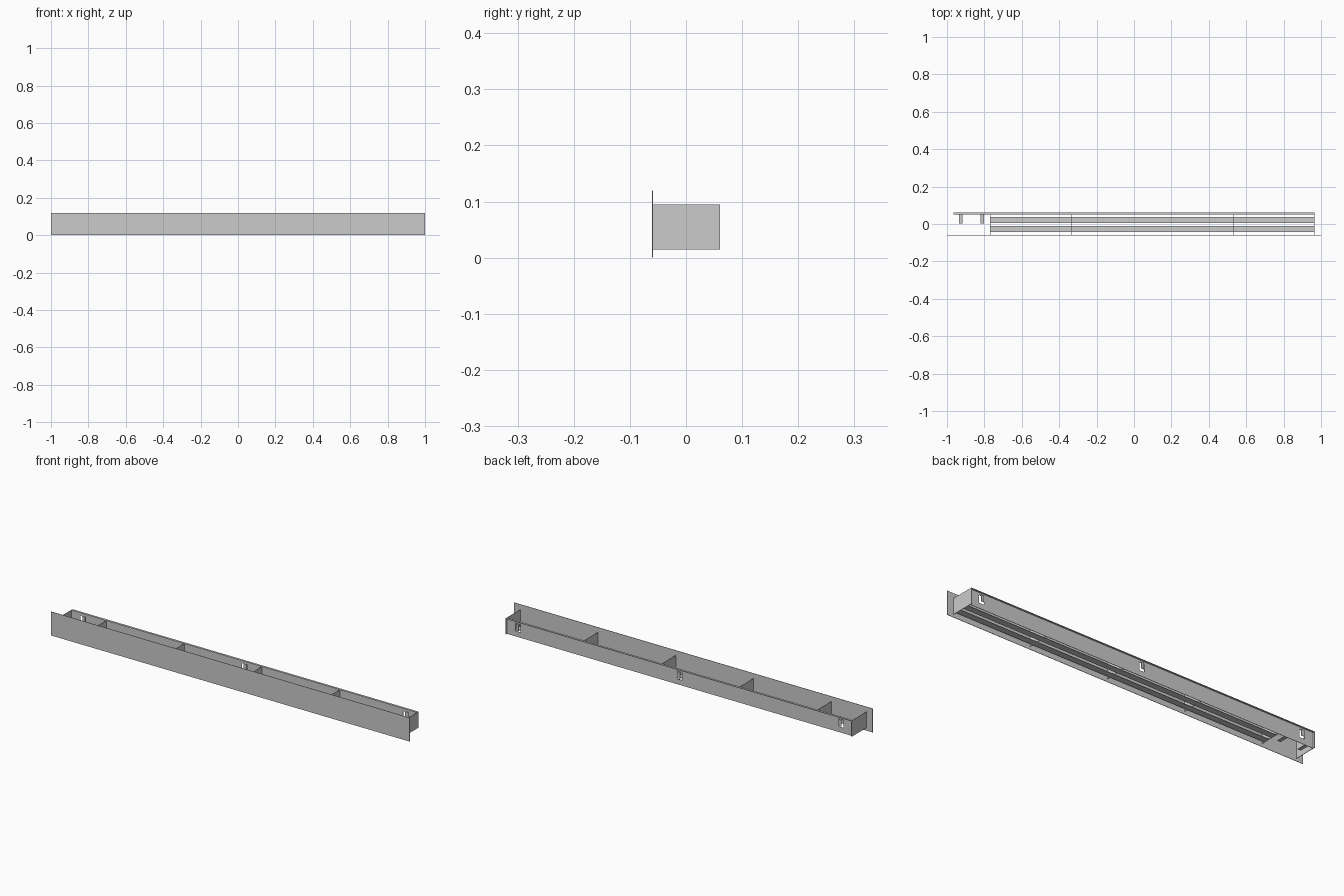
import bpy

if "Cube" in bpy.data.objects:
    bpy.data.objects.remove(bpy.data.objects["Cube"])

T = 0.002                      # sheet thickness
X0, X1 = -0.966, 0.965         # body ends
Z0, Z1 = 0.015, 0.095          # body bottom and top
WALL_Y = 0.052                 # back wall outer face


def box(name, x, y, z):
    """Box from (min, max) pairs."""
    bpy.ops.mesh.primitive_cube_add(
        size=1, location=[(a + b) / 2 for a, b in (x, y, z)])
    ob = bpy.context.object
    ob.name = name
    ob.scale = [b - a for a, b in (x, y, z)]
    bpy.ops.object.transform_apply(location=False, rotation=False, scale=True)
    return ob


# Front panel
box("front_panel", (-1, 1), (-0.061, -0.061 + T), (0, 0.12))

# Back wall with outward top lip
wall = box("back_wall", (X0, X1), (WALL_Y - T, WALL_Y), (Z0, Z1))
box("top_lip", (X0, X1), (WALL_Y - T, 0.061), (Z1 - T, Z1))

# Hanger openings, each with a hooked tongue
for i, x in enumerate((-0.9, 0.0, 0.9)):
    cutter = box(f"hanger_cutter_{i}", (x - 0.014, x + 0.014),
                 (WALL_Y - 0.01, WALL_Y + 0.01), (0.042, 0.082))
    cutter.hide_render = True
    cutter.hide_set(True)
    mod = wall.modifiers.new("hanger_hole", 'BOOLEAN')
    mod.operation = 'DIFFERENCE'
    mod.solver = 'EXACT'
    mod.object = cutter
    box(f"hanger_neck_{i}", (x - 0.008, x + 0.008), (WALL_Y - T, 0.059), (0.08, 0.082))
    box(f"hanger_tongue_{i}", (x - 0.008, x + 0.008), (0.059 - T, 0.059), (0.05, 0.082))

# End plates and dividers
for side, x in (("left", X0), ("right", X1 - T)):
    box(f"end_plate_{side}", (x, x + T), (-0.06, 0.061), (Z0, Z1))
for i in range(4):
    x = -0.77 + i * 0.434
    box(f"divider_{i}", (x, x + T), (-0.06, WALL_Y - T), (Z0, Z1))

# Two long floor strips
for name, y in (("front", (-0.043, -0.011)), ("back", (0.005, 0.038))):
    box(f"floor_strip_{name}", (-0.77, X1), y, (Z0, Z0 + T))

# Tabs folded in from the back wall in the open bay
for i, x in enumerate((-0.926, -0.812)):
    box(f"bay_tab_{i}", (x - 0.009, x + 0.009), (0.003, WALL_Y - T), (Z0, Z0 + T))
